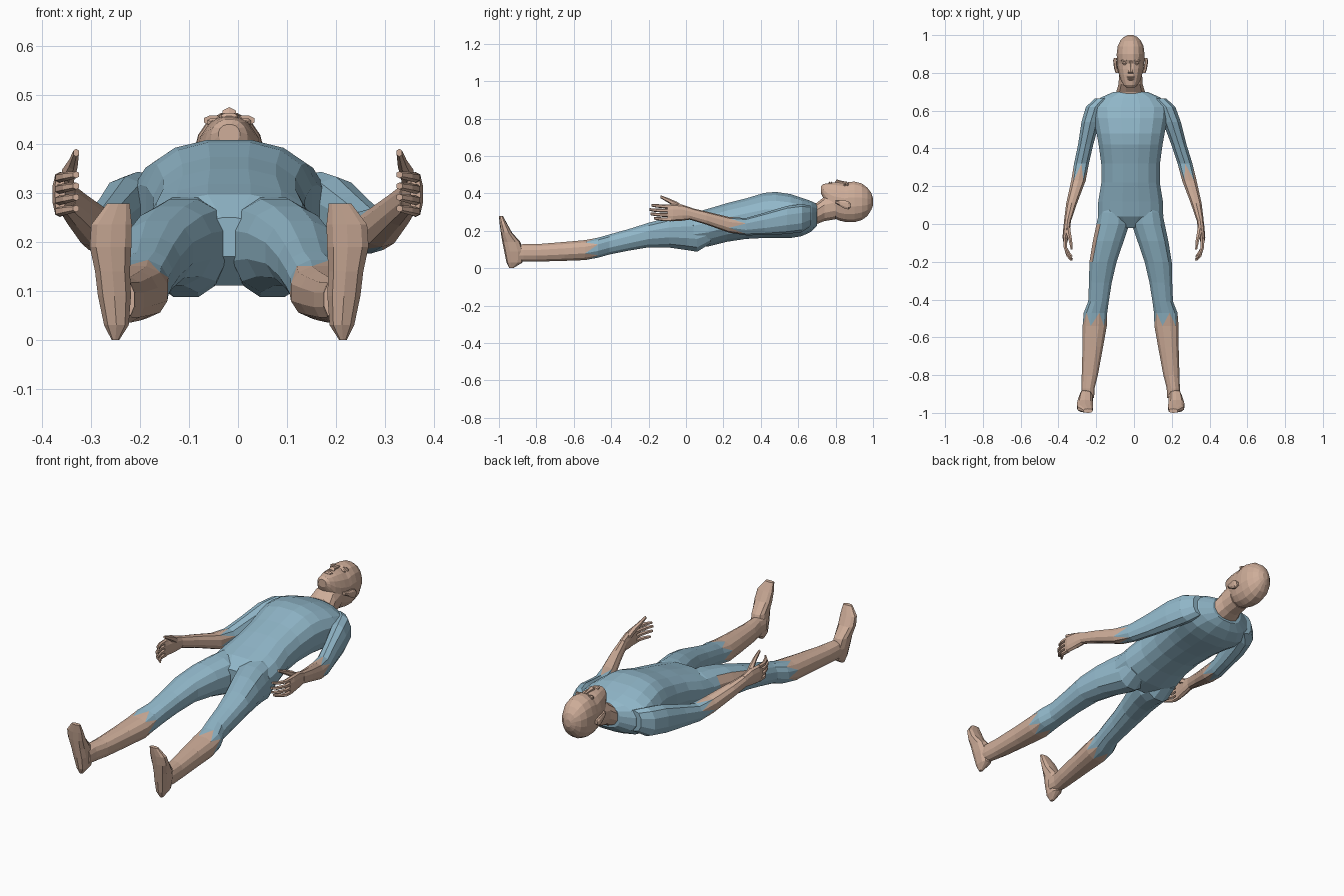
import bpy, bmesh, math

CX = -0.018  # body centre line


def material(name, col):
    m = bpy.data.materials.new(name)
    m.diffuse_color = (*col, 1)
    return m


BLUE = material("blue_cloth", (0.28, 0.47, 0.58))
SKIN = material("skin", (0.62, 0.42, 0.32))


def loft(name, rings, n=12, bands="S", e=0.85, axis="y", patch=()):
    """Skin a row of rounded sections (x, y, z, rx, r2); bands: B cloth, S skin, Z sawtooth."""
    bm = bmesh.new()
    loops = []
    for x, y, z, rx, r2 in rings:
        loop = []
        for j in range(n):
            a = 2 * math.pi * (j + 0.5) / n
            c, s = math.cos(a), math.sin(a)
            u = math.copysign(abs(c) ** e, c) * rx
            v = math.copysign(abs(s) ** e, s) * r2
            loop.append(bm.verts.new((x + u, y, z + v) if axis == "y" else (x + u, y + v, z)))
        loops.append(loop)
    bands = bands.ljust(len(rings) - 1, bands[-1])
    for i, (p, q) in enumerate(zip(loops, loops[1:])):
        for j in range(n):
            k = (j + 1) % n
            if bands[i] == "Z":
                if j % 2:
                    tris = ((p[j], p[k], q[j]), (p[k], q[k], q[j]))
                else:
                    tris = ((p[j], p[k], q[k]), (p[j], q[k], q[j]))
                bm.faces.new(tris[0]).material_index = 0
                bm.faces.new(tris[1]).material_index = 1
            else:
                f = bm.faces.new((p[j], p[k], q[k], q[j]))
                f.material_index = int(bands[i] == "S" or (i, j) in patch)
    bm.faces.new(loops[0]).material_index = int(bands[0] == "S")
    bm.faces.new(loops[-1]).material_index = int(bands[-1] == "S")
    bmesh.ops.recalc_face_normals(bm, faces=bm.faces[:])
    me = bpy.data.meshes.new(name)
    bm.to_mesh(me)
    bm.free()
    me.materials.append(BLUE)
    me.materials.append(SKIN)
    ob = bpy.data.objects.new(name, me)
    bpy.context.collection.objects.link(ob)
    return ob


def body(rows):
    """Centre-line sections from (y, z low, z high, half width)."""
    return [(CX, y, (lo + hi) / 2, rx, (hi - lo) / 2) for y, lo, hi, rx in rows]


# Torso
loft("torso", body([
    (-0.02, 0.17, 0.25, 0.06), (0.04, 0.11, 0.298, 0.176), (0.12, 0.115, 0.32, 0.174),
    (0.22, 0.14, 0.35, 0.157), (0.32, 0.155, 0.375, 0.158), (0.42, 0.16, 0.405, 0.172),
    (0.48, 0.16, 0.41, 0.183), (0.56, 0.16, 0.398, 0.20), (0.62, 0.17, 0.378, 0.205),
    (0.67, 0.195, 0.36, 0.16), (0.70, 0.225, 0.345, 0.09)]), n=16, bands="B", e=0.85)

# Neck
loft("neck", body([(0.64, 0.2, 0.34, 0.09), (0.70, 0.235, 0.352, 0.078),
                   (0.74, 0.25, 0.385, 0.066), (0.80, 0.26, 0.40, 0.062)]))

# Head
loft("head", body([
    (0.722, 0.40, 0.44, 0.022), (0.735, 0.37, 0.451, 0.038), (0.76, 0.31, 0.456, 0.052),
    (0.79, 0.268, 0.460, 0.062), (0.82, 0.253, 0.459, 0.069), (0.85, 0.246, 0.455, 0.073),
    (0.868, 0.244, 0.463, 0.074), (0.90, 0.244, 0.465, 0.075), (0.94, 0.256, 0.455, 0.070),
    (0.97, 0.278, 0.432, 0.056), (0.99, 0.31, 0.405, 0.036), (1.0, 0.335, 0.375, 0.015)]),
    n=16, e=0.93)

# Nose and lips
loft("nose", body([(0.797, 0.445, 0.462, 0.016), (0.806, 0.445, 0.475, 0.015),
                   (0.83, 0.445, 0.468, 0.009), (0.862, 0.445, 0.462, 0.007)]), n=6)
for y, w in ((0.766, 0.018), (0.776, 0.021)):
    loft("lip", body([(y - 0.005, 0.445, 0.457, w * 0.7), (y, 0.445, 0.464, w),
                      (y + 0.005, 0.445, 0.459, w)]), n=8)

# Paired parts: s = -1 is the -x side
for s in (-1, 1):
    # Eyes, brows, ears
    loft("eye", [(CX + s * 0.031, 0.850 + d, 0.444, w, h)
                 for d, w, h in ((-0.007, 0.007, 0.004), (0, 0.014, 0.009), (0.007, 0.008, 0.004))], n=8)
    loft("brow", [(CX + s * 0.032, 0.866 + d, 0.448, w, 0.010)
                  for d, w in ((-0.004, 0.021), (0.004, 0.016))], n=8)
    loft("ear", [(CX + s * x, y, z, 0.010, r) for x, y, z, r in (
        (0.070, 0.80, 0.355, 0.008), (0.077, 0.82, 0.348, 0.014), (0.082, 0.85, 0.34, 0.024),
        (0.083, 0.868, 0.335, 0.022), (0.078, 0.88, 0.335, 0.010))], n=8)

    # Leg
    leg = [(0.09, 0.13, 0.13, 0.28, 0.07), (0.088, 0.06, 0.085, 0.295, 0.082),
           (0.093, 0.0, 0.095, 0.29, 0.09), (0.118, -0.09, 0.108, 0.275, 0.084),
           (0.146, -0.2, 0.11, 0.245, 0.074), (0.160, -0.31, 0.092, 0.21, 0.062),
           (0.170, -0.41, 0.072, 0.182, 0.056), (0.186, -0.47, 0.055, 0.165, 0.064),
           (0.190, -0.54, 0.042, 0.152, 0.066), (0.200, -0.65, 0.038, 0.142, 0.056),
           (0.216, -0.80, 0.034, 0.130, 0.044), (0.226, -0.87, 0.034, 0.130, 0.036),
           (0.226, -0.92, 0.04, 0.125, 0.034)]
    patch = {(i, j) for i in (2, 3) for j in (4, 5)} if s < 0 else ()
    loft("leg", [(CX + s * x, y, (lo + hi) / 2, rx, (hi - lo) / 2) for x, y, lo, hi, rx in leg],
         bands="BBBBBBBZS", patch=patch)

    # Foot, stacked from heel to toes
    foot = [(0.232, 0.0, -0.945, -0.925, 0.008), (0.230, 0.03, -0.96, -0.875, 0.026),
            (0.234, 0.09, -0.972, -0.868, 0.035), (0.238, 0.14, -0.982, -0.885, 0.037),
            (0.242, 0.19, -0.99, -0.93, 0.044), (0.240, 0.235, -0.996, -0.955, 0.043),
            (0.226, 0.278, -1.0, -0.978, 0.024)]
    loft("foot", [(CX + s * x, (a + b) / 2, z, rx, (b - a) / 2) for x, z, a, b, rx in foot],
         n=10, axis="z", e=0.75)

    # Arm and hand points; the +x arm is spread slightly wider
    def arm_x(r, y):
        spread = 0.035 * min(max((0.6 - y) / 0.35, 0), 1) if s > 0 else 0
        return CX + s * (r + spread)

    def limb(name, rows, **kw):
        loft(name, [(arm_x(r, y), y, z, a, b) for r, y, z, a, b in rows], **kw)

    limb("arm", [(0.145, 0.665, 0.28, 0.045, 0.055), (0.187, 0.62, 0.268, 0.052, 0.075),
                 (0.212, 0.54, 0.258, 0.050, 0.075), (0.238, 0.42, 0.237, 0.042, 0.06),
                 (0.260, 0.32, 0.222, 0.041, 0.046), (0.276, 0.23, 0.232, 0.040, 0.042),
                 (0.312, 0.11, 0.268, 0.030, 0.035), (0.333, 0.02, 0.292, 0.020, 0.032)],
         n=10, bands="BBBBZS")
    limb("palm", [(0.332, 0.03, 0.292, 0.019, 0.031), (0.338, -0.02, 0.297, 0.019, 0.043),
                  (0.345, -0.07, 0.297, 0.016, 0.046), (0.345, -0.098, 0.297, 0.011, 0.044)], n=10)

    # Four curled fingers, then the thumb
    for i in range(4):
        z = 0.262 + 0.023 * i
        tip = (0.0, 0.018, 0.022, 0.012)[i]
        limb("finger", [(0.346, -0.08, z, 0.011, 0.011), (0.345, -0.125, z, 0.010, 0.010),
                        (0.330, -0.150 - tip, z + 0.003, 0.010, 0.009),
                        (0.312, -0.172 - tip, z + 0.006, 0.007, 0.007)], n=6)
    limb("thumb", [(0.335, 0.0, 0.305, 0.014, 0.018), (0.328, -0.05, 0.338, 0.014, 0.018),
                   (0.318, -0.09, 0.36, 0.010, 0.013), (0.312, -0.135, 0.382, 0.006, 0.008)], n=6)
